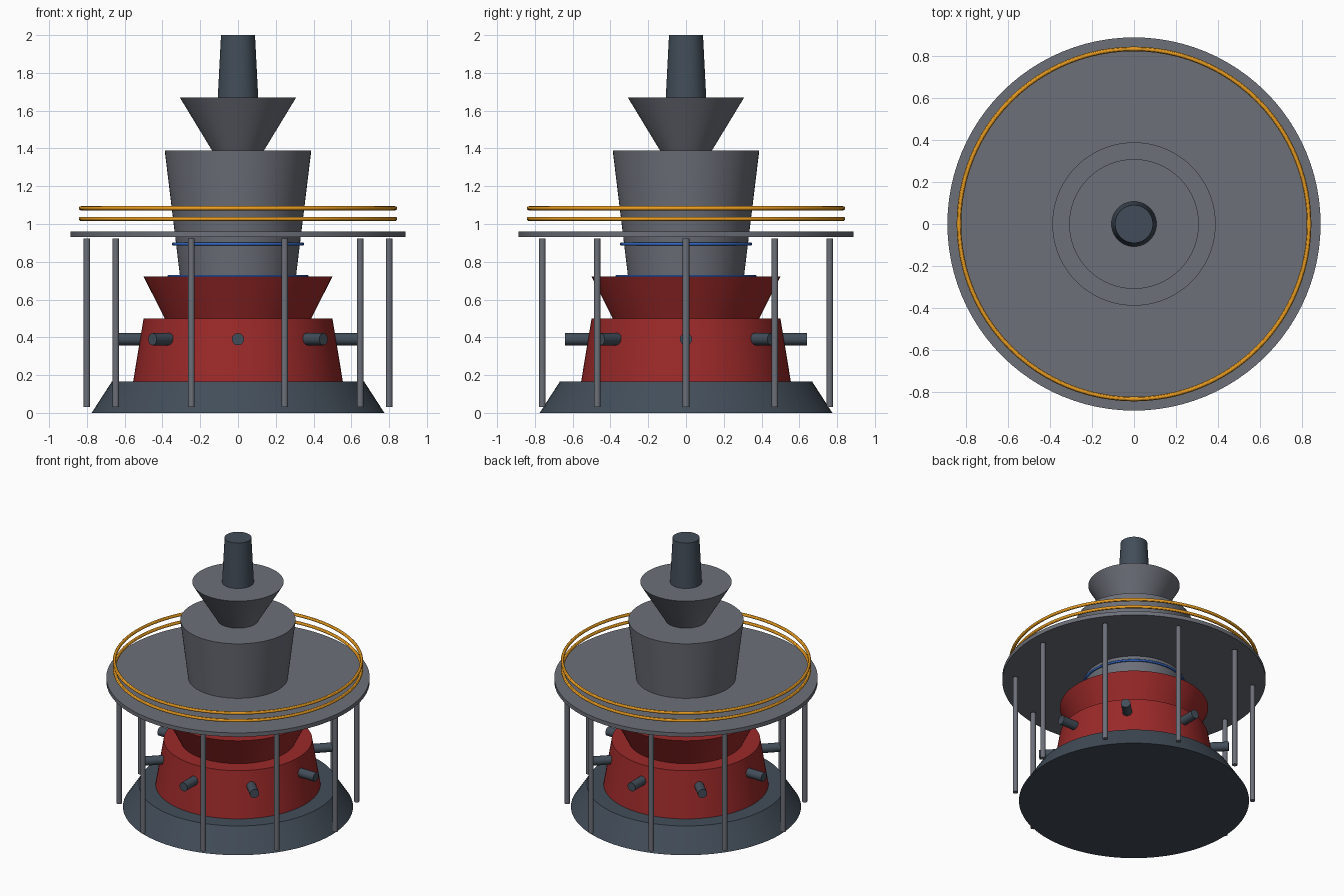
import bpy
from math import pi, cos, sin

if "Cube" in bpy.data.objects:
    bpy.data.objects.remove(bpy.data.objects["Cube"])


def material(name, rgb):
    m = bpy.data.materials.new(name)
    m.diffuse_color = (*rgb, 1)
    m.use_nodes = True
    m.node_tree.nodes["Principled BSDF"].inputs["Base Color"].default_value = m.diffuse_color
    return m


SLATE = material("slate", (0.055, 0.075, 0.10))
GREY = material("blue_grey", (0.15, 0.16, 0.19))
RED = material("deep_red", (0.33, 0.022, 0.022))
GOLD = material("amber", (0.80, 0.33, 0.015))
BLUE = material("blue", (0.03, 0.13, 0.55))


def finish(name, mat):
    ob = bpy.context.object
    ob.name = name
    ob.data.materials.append(mat)
    bpy.ops.object.shade_smooth_by_angle(angle=pi / 6)
    return ob


def frustum(name, z0, z1, r0, r1, mat):
    bpy.ops.mesh.primitive_cone_add(vertices=96, radius1=r0, radius2=r1,
                                    depth=z1 - z0, location=(0, 0, (z0 + z1) / 2))
    return finish(name, mat)


def ring(name, z, major, minor, mat):
    bpy.ops.mesh.primitive_torus_add(major_radius=major, minor_radius=minor, location=(0, 0, z),
                                     major_segments=96, minor_segments=12)
    return finish(name, mat)


def rod(name, loc, radius, length, rot, mat):
    bpy.ops.mesh.primitive_cylinder_add(vertices=24, radius=radius, depth=length,
                                        location=loc, rotation=rot)
    return finish(name, mat)


# Stacked central column
frustum("base", 0, 0.167, 0.775, 0.667, SLATE)
frustum("lower_drum", 0.167, 0.50, 0.555, 0.50, RED)
frustum("flared_collar", 0.50, 0.722, 0.388, 0.50, RED)
frustum("tower_body", 0.722, 1.39, 0.307, 0.388, GREY)
frustum("upper_flare", 1.39, 1.67, 0.138, 0.308, GREY)
frustum("top_spout", 1.67, 2.0, 0.107, 0.09, SLATE)

# Blue accent rings around the body
ring("lower_accent_ring", 0.722, 0.366, 0.008, BLUE)
ring("upper_accent_ring", 0.894, 0.342, 0.008, BLUE)

# Walkway deck with two guard rails
frustum("deck", 0.932, 0.961, 0.887, 0.887, GREY)
for i, z in enumerate((1.027, 1.083)):
    ring(f"guard_rail_{i + 1}", z, 0.832, 0.011, GOLD)

# Deck support posts
for i in range(10):
    a = i * pi / 5
    rod(f"support_post_{i + 1}", (0.8 * cos(a), 0.8 * sin(a), 0.477), 0.0175, 0.89, (0, 0, 0), GREY)

# Radial nozzles around the drum
for i in range(8):
    a = i * pi / 4
    rod(f"nozzle_{i + 1}", (0.54 * cos(a), 0.54 * sin(a), 0.39), 0.032, 0.20, (0, pi / 2, a), SLATE)
